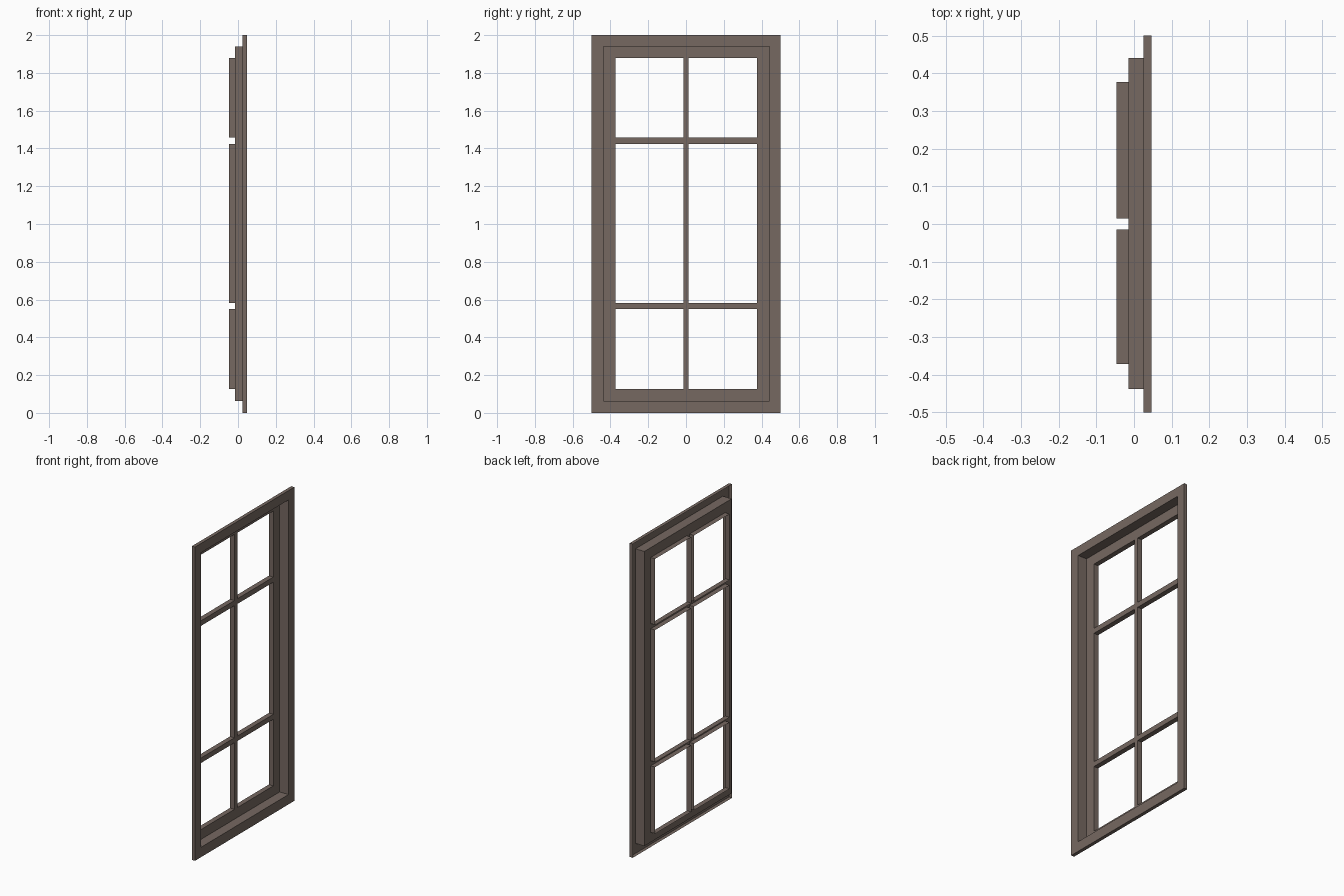
import bpy
import bmesh

if "Cube" in bpy.data.objects:
    bpy.data.objects.remove(bpy.data.objects["Cube"], do_unlink=True)

# Material
wood = bpy.data.materials.new("grey brown wood")
wood.use_nodes = True
colour = (0.18, 0.14, 0.12, 1)
wood.diffuse_color = colour
wood.node_tree.nodes["Principled BSDF"].inputs["Base Color"].default_value = colour

# Depth of each step, from the open back to the face of the casing
BACK, SASH, RIM, FACE = -0.047, -0.015, 0.025, 0.047
# Rectangles as (y min, y max, z min, z max)
OUTER = (-0.5, 0.5, 0, 2)
INNER = (-0.438, 0.441, 0.063, 1.941)


def finish(name, bm):
    mesh = bpy.data.meshes.new(name)
    bm.to_mesh(mesh)
    bm.free()
    mesh.materials.append(wood)
    obj = bpy.data.objects.new(name, mesh)
    bpy.context.collection.objects.link(obj)
    return obj


def ring(bm, rect, x):
    y0, y1, z0, z1 = rect
    return [bm.verts.new((x, y, z)) for y, z in ((y0, z0), (y1, z0), (y1, z1), (y0, z1))]


def sheet_between(bm, a, b):
    for i in range(4):
        j = (i + 1) % 4
        bm.faces.new((a[i], a[j], b[j], b[i]))


# Casing: thin outer rim, flat face and the recess wall, open at the back
bm = bmesh.new()
rings = [ring(bm, OUTER, RIM), ring(bm, OUTER, FACE),
         ring(bm, INNER, FACE), ring(bm, INNER, SASH)]
for a, b in zip(rings, rings[1:]):
    sheet_between(bm, a, b)
finish("casing", bm)

# Sash: flat grid of rails and bars with six openings
ys = [INNER[0], -0.372, -0.014, 0.014, 0.377, INNER[1]]
zs = [INNER[2], 0.126, 0.55, 0.582, 1.424, 1.457, 1.878, INNER[3]]
bm = bmesh.new()
grid = [[bm.verts.new((SASH, y, z)) for z in zs] for y in ys]
for i in range(len(ys) - 1):
    for k in range(len(zs) - 1):
        if i % 2 and k % 2:
            # Wall around each opening, running to the back
            front = [grid[i][k], grid[i + 1][k], grid[i + 1][k + 1], grid[i][k + 1]]
            back = ring(bm, (ys[i], ys[i + 1], zs[k], zs[k + 1]), BACK)
            sheet_between(bm, front, back)
        else:
            bm.faces.new((grid[i][k], grid[i + 1][k], grid[i + 1][k + 1], grid[i][k + 1]))
finish("sash_and_glazing_bars", bm)
